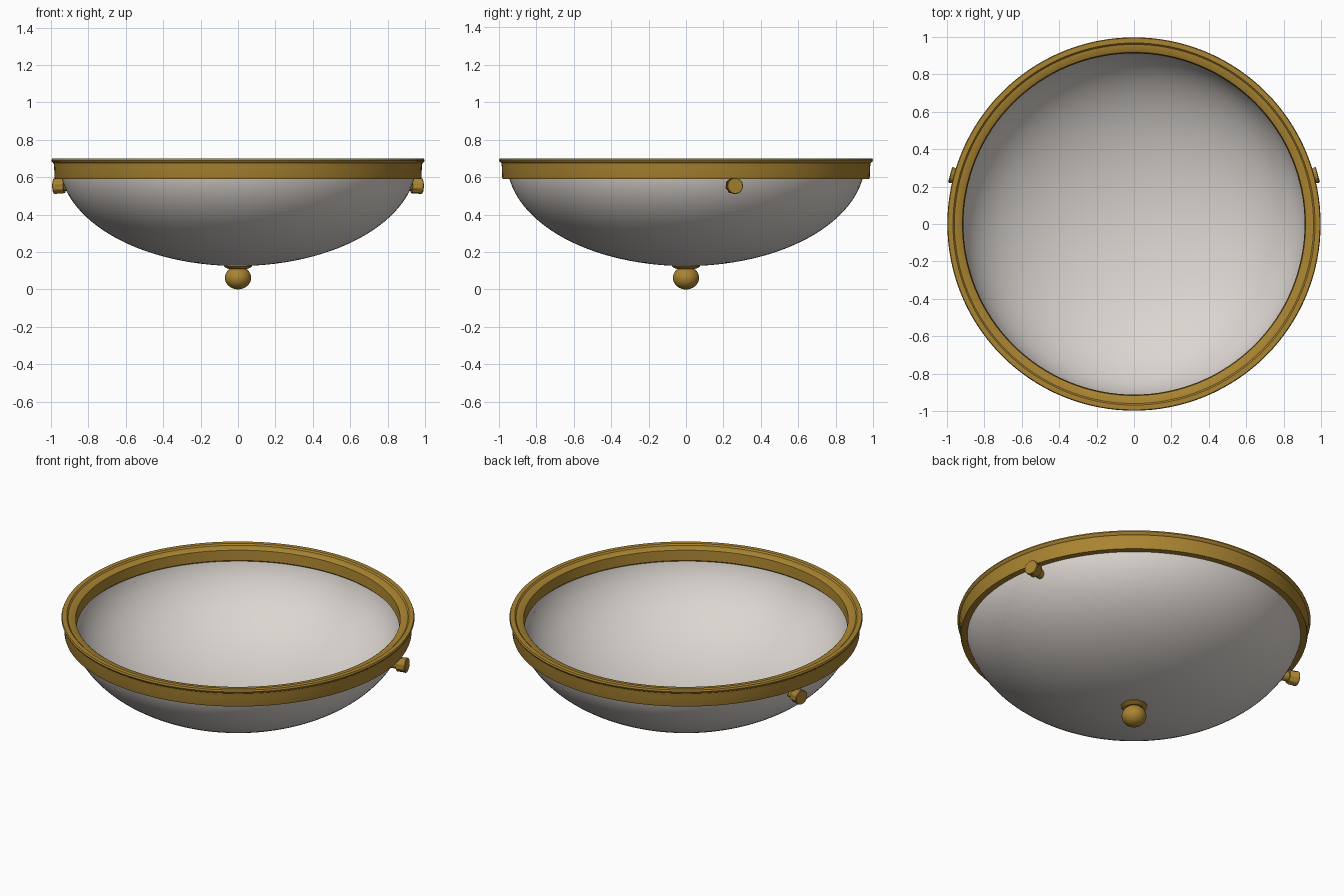
import bpy, math
from mathutils import Matrix, Vector

if "Cube" in bpy.data.objects:
    bpy.data.objects.remove(bpy.data.objects["Cube"])


def material(name, rgb):
    m = bpy.data.materials.new(name)
    m.diffuse_color = (*rgb, 1)
    m.use_nodes = True
    m.node_tree.nodes["Principled BSDF"].inputs["Base Color"].default_value = m.diffuse_color
    return m


BRASS = material("aged brass", (0.40, 0.23, 0.030))
GLASS = material("frosted glass", (0.715, 0.67, 0.635))


def lathe(name, profile, mat, seg=96, closed=False, angle=35):
    """Spin an (r, z) profile round the z axis."""
    verts, faces, rings = [], [], []
    for r, z in profile:
        if r < 1e-6:
            rings.append([len(verts)] * seg)
            verts.append((0, 0, z))
        else:
            rings.append(list(range(len(verts), len(verts) + seg)))
            verts += [(r * math.cos(2 * math.pi * i / seg),
                       r * math.sin(2 * math.pi * i / seg), z) for i in range(seg)]
    pairs = list(zip(rings, rings[1:]))
    if closed:
        pairs.append((rings[-1], rings[0]))
    for a, b in pairs:
        for i in range(seg):
            j = (i + 1) % seg
            f = list(dict.fromkeys([a[i], a[j], b[j], b[i]]))
            if len(f) > 2:
                faces.append(f)
    me = bpy.data.meshes.new(name)
    me.from_pydata(verts, [], faces)
    ob = bpy.data.objects.new(name, me)
    bpy.context.collection.objects.link(ob)
    me.materials.append(mat)
    bpy.ops.object.select_all(action='DESELECT')
    ob.select_set(True)
    bpy.context.view_layer.objects.active = ob
    bpy.ops.object.mode_set(mode='EDIT')
    bpy.ops.mesh.select_all(action='SELECT')
    bpy.ops.mesh.normals_make_consistent(inside=False)
    bpy.ops.object.mode_set(mode='OBJECT')
    bpy.ops.object.shade_smooth_by_angle(angle=math.radians(angle))
    return ob


# Glass bowl: half-ellipse section with a thin wall
def bowl(a, b, rim_z, n=28):
    zc = 0.68
    top = math.acos((zc - rim_z) / b)
    return [(a * math.sin(top * i / n), zc - b * math.cos(top * i / n)) for i in range(n + 1)]


lathe("glass_bowl", bowl(0.955, 0.555, 0.64) + bowl(0.927, 0.535, 0.64)[::-1], GLASS)

# Brass rim: raised outer bead, flat ledge, upright inner wall, outer band
lathe("rim_ring", [(0.940, 0.59), (0.978, 0.59), (0.981, 0.60), (0.983, 0.655),
                   (0.986, 0.675), (0.995, 0.682), (0.998, 0.69), (0.994, 0.70),
                   (0.968, 0.70), (0.960, 0.692), (0.925, 0.688), (0.917, 0.682),
                   (0.912, 0.62)], BRASS, seg=128, closed=True)

# Bottom finial: squashed ball, neck and collar
ball = [(0.07 * math.sin(math.pi * i / 16), 0.062 - 0.062 * math.cos(math.pi * i / 16))
        for i in range(14)]
lathe("finial", ball + [(0.050, 0.110), (0.062, 0.114), (0.074, 0.122), (0.074, 0.130),
                        (0.0, 0.134)], BRASS, seg=40)

# Two grooved thumb screws on the sides
for name, deg in (("right_screw", 15), ("left_screw", 165)):
    s = lathe(name, [(0, 0.91), (0.028, 0.91), (0.028, 0.958), (0.038, 0.960), (0.042, 0.966),
                     (0.042, 1.0), (0.043, 1.004), (0.043, 1.014), (0.040, 1.018), (0, 1.018)],
              BRASS, seg=32)
    for v in s.data.vertices:      # knurled grip
        if 0.959 < v.co.z < 1.002 and v.index % 4 < 2:
            v.co.x *= 0.9
            v.co.y *= 0.9
    a = math.radians(deg)
    rot = Vector((math.cos(a), math.sin(a), 0)).to_track_quat('Z', 'Y').to_matrix().to_4x4()
    s.data.transform(Matrix.Translation((0, 0, 0.553)) @ rot)
